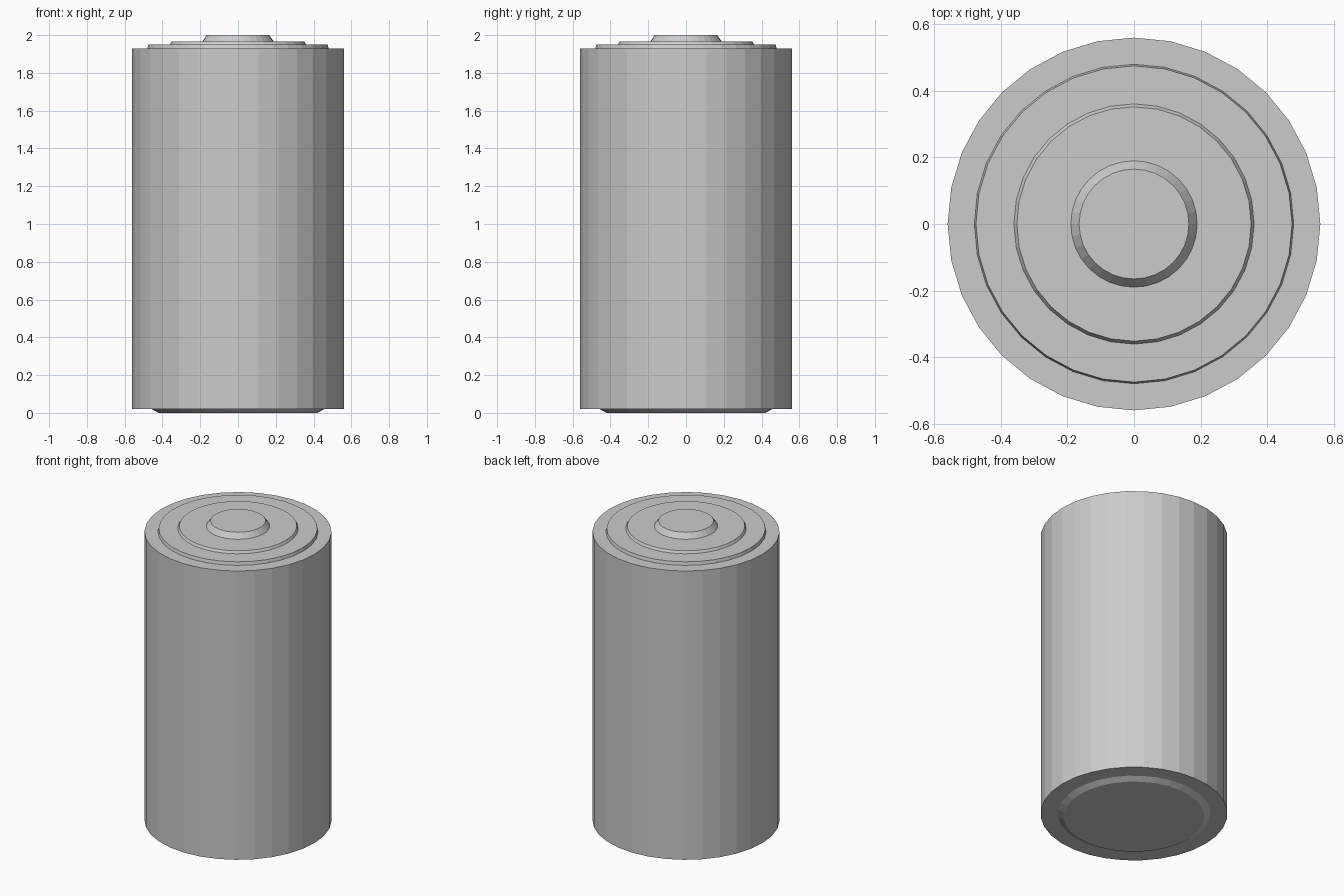
import bpy, bmesh
from math import sin, cos, tau

if "Cube" in bpy.data.objects:
    bpy.data.objects.remove(bpy.data.objects["Cube"])

SIDES = 32


def lathe(name, profile):
    """Spin (radius, z) points, bottom to top, into a flat-faced closed solid."""
    bm = bmesh.new()
    rings = [[bm.verts.new((r * cos(tau * i / SIDES), r * sin(tau * i / SIDES), z))
              for i in range(SIDES)] for r, z in profile]
    for low, high in zip(rings, rings[1:]):
        for i in range(SIDES):
            j = (i + 1) % SIDES
            bm.faces.new((low[i], low[j], high[j], high[i]))
    bm.faces.new(rings[0][::-1])
    bm.faces.new(rings[-1])
    mesh = bpy.data.meshes.new(name)
    bm.to_mesh(mesh)
    bm.free()
    obj = bpy.data.objects.new(name, mesh)
    bpy.context.collection.objects.link(obj)
    return obj


# Battery casing with stepped top cap, raised contact and tapered base contact
lathe("battery", [
    (0.42, 0.0), (0.457, 0.02),         # base contact
    (0.56, 0.02), (0.56, 1.928),        # outer casing
    (0.48, 1.928), (0.475, 1.949),      # insulating ring
    (0.361, 1.949), (0.352, 1.965),     # metal cap
    (0.19, 1.965), (0.165, 2.0),        # raised contact
])
